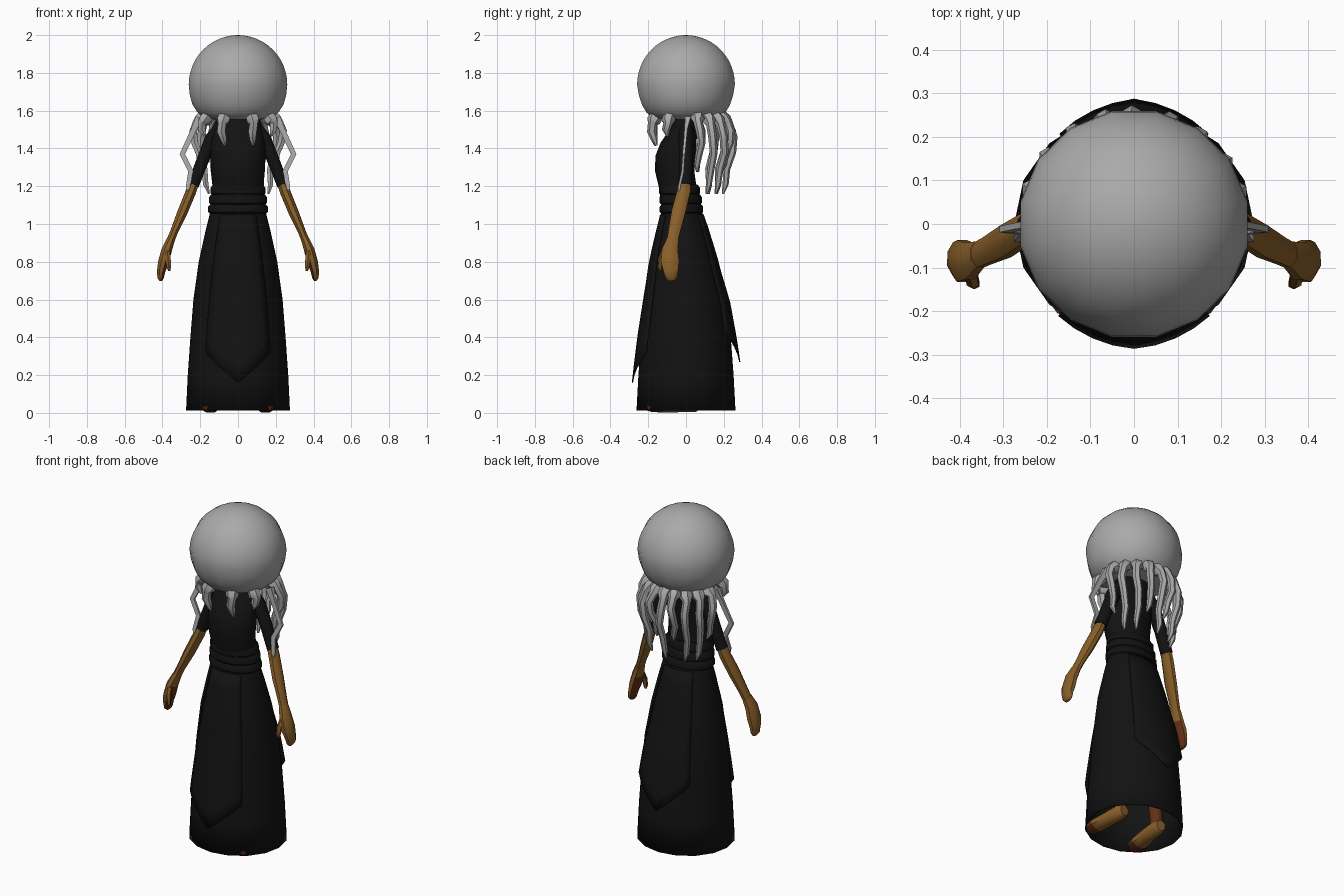
import bpy, bmesh, math
from mathutils import Vector

if "Cube" in bpy.data.objects:
    bpy.data.objects.remove(bpy.data.objects["Cube"])


def material(name, rgb):
    m = bpy.data.materials.new(name)
    m.diffuse_color = (*rgb, 1)
    m.use_nodes = True
    m.node_tree.nodes["Principled BSDF"].inputs["Base Color"].default_value = m.diffuse_color
    return m


GREY = material("pale grey", (0.40, 0.40, 0.40))
BLACK = material("black cloth", (0.006, 0.006, 0.006))
SKIN = material("brown skin", (0.25, 0.115, 0.022))
PALM = material("dark red brown", (0.12, 0.028, 0.008))


def finish(name, bm, mats, angle=40, rule=None):
    bmesh.ops.recalc_face_normals(bm, faces=bm.faces[:])
    bm.normal_update()
    if rule:
        for f in bm.faces:
            f.material_index = 1 if rule(f) else 0
    me = bpy.data.meshes.new(name)
    bm.to_mesh(me)
    bm.free()
    for m in mats:
        me.materials.append(m)
    ob = bpy.data.objects.new(name, me)
    bpy.context.collection.objects.link(ob)
    bpy.ops.object.select_all(action='DESELECT')
    ob.select_set(True)
    bpy.context.view_layer.objects.active = ob
    bpy.ops.object.shade_smooth_by_angle(angle=math.radians(angle))
    return ob


def bridge(bm, rings, closed=True):
    for a, b in zip(rings, rings[1:]):
        n = len(a)
        for i in range(n if closed else n - 1):
            j = (i + 1) % n
            bm.faces.new((a[i], a[j], b[j], b[i]))


def loft(name, rows, mats, n=16, caps=(True, True), turn=0.0, angle=40):
    """Stack of horizontal ellipses: (z, centre y, radius x, radius y)."""
    bm = bmesh.new()
    rings = []
    for z, cy, rx, ry in rows:
        rings.append([bm.verts.new((rx * math.cos(t), cy + ry * math.sin(t), z))
                      for t in (2 * math.pi * (i + turn) / n for i in range(n))])
    bridge(bm, rings)
    for use, ring in zip(caps, (rings[0], rings[-1])):
        if use:
            bm.faces.new(ring)
    return finish(name, bm, mats, angle)


def limb(name, pts, mats, n=8, hint=(0, 1, 0), rule=None):
    """Tube along a path: (x, y, z, radius across hint, radius along hint)."""
    bm = bmesh.new()
    pos = [Vector(p[:3]) for p in pts]
    rings = []
    for i, p in enumerate(pts):
        t = (pos[min(i + 1, len(pos) - 1)] - pos[max(i - 1, 0)]).normalized()
        h = Vector(hint)
        u = (h - t * h.dot(t)).normalized()
        v = t.cross(u)
        rings.append([bm.verts.new(pos[i] + v * p[3] * math.cos(a) + u * p[4] * math.sin(a))
                      for a in (2 * math.pi * (k + 0.5) / n for k in range(n))])
    bridge(bm, rings)
    bm.faces.new(rings[0])
    bm.faces.new(rings[-1])
    return finish(name, bm, mats, 50, rule)


# Round head with a flattened underside
R, CZ = 0.262, 1.738
head = [(CZ + R * math.sin(a), 0, 0.266 * math.cos(a), 0.264 * math.cos(a))
        for a in (math.radians(89 - 89 * i / 12) for i in range(13))]
head += [(1.68, 0, 0.26, 0.254), (1.63, 0, 0.245, 0.237), (1.59, 0, 0.218, 0.213),
         (1.56, 0, 0.185, 0.18), (1.553, 0, 0.12, 0.12)]
loft("head", head, [GREY], 16, turn=0.5, angle=60)

# Dress: skirt, torso with collar, rolled sash
SKIRT = [(0.012, 0, 0.275, 0.262), (0.2, 0, 0.266, 0.252), (0.4, 0, 0.252, 0.237),
         (0.6, 0, 0.236, 0.215), (0.8, -0.012, 0.208, 0.18), (0.95, -0.017, 0.175, 0.14),
         (1.06, -0.022, 0.148, 0.108)]
skirt = loft("skirt", SKIRT, [BLACK], 16, caps=(False, True))
mod = skirt.modifiers.new("thickness", 'SOLIDIFY')
mod.thickness = 0.006
loft("torso", [(1.04, -0.022, 0.14, 0.1), (1.2, -0.045, 0.135, 0.1), (1.28, -0.06, 0.142, 0.104),
               (1.36, -0.055, 0.146, 0.107), (1.43, -0.04, 0.142, 0.095),
               (1.48, -0.02, 0.135, 0.08), (1.52, -0.005, 0.128, 0.07),
               (1.57, 0, 0.11, 0.07)], [BLACK])
for name, z, cy, rx, ry, h in (("sash_lower", 1.08, -0.024, 0.158, 0.115, 0.028),
                               ("sash_middle", 1.13, -0.028, 0.153, 0.112, 0.03),
                               ("sash_upper", 1.18, -0.034, 0.145, 0.108, 0.03)):
    loft(name, [(z - h, cy, rx - 0.012, ry - 0.012), (z - h * 0.6, cy, rx, ry),
                (z + h * 0.4, cy, rx, ry), (z + h, cy, rx - 0.014, ry - 0.014)], [BLACK])


def skirt_at(z):
    for a, b in zip(SKIRT, SKIRT[1:]):
        if z <= b[0]:
            k = (z - a[0]) / (b[0] - a[0])
            return [p + (q - p) * k for p, q in zip(a, b)]
    return SKIRT[-1]


# Pointed cloth panels hanging over the skirt, front and back
def panel(name, facing, tip, rise, flare):
    bm = bmesh.new()
    rows = []
    for i in range(11):
        row = []
        for j in range(-4, 5):
            low = tip + rise * abs(j) / 4
            z = 1.05 + (low - 1.05) * i / 10
            _, cy, rx, ry = skirt_at(z)
            a = math.radians(9.5 * j)
            out = 0.005 + flare * max(0, (0.75 - z) / 0.6)
            row.append(bm.verts.new(((rx + out) * math.sin(a),
                                     cy + facing * (ry + out) * math.cos(a), z)))
        rows.append(row)
    bridge(bm, rows, closed=False)
    ob = finish(name, bm, [BLACK])
    m = ob.modifiers.new("thickness", 'SOLIDIFY')
    m.thickness = 0.006


panel("front_panel", -1, 0.16, 0.16, 0.028)
panel("back_panel", 1, 0.27, 0.16, 0.045)

for s, side in ((1, "left"), (-1, "right")):
    # Arm: sleeve, forearm, hand with a dark palm, thumb
    limb(side + "_sleeve", [(s * 0.1, 0, 1.515, 0.03, 0.035), (s * 0.14, 0, 1.45, 0.04, 0.042),
                            (s * 0.19, 0, 1.33, 0.035, 0.038),
                            (s * 0.238, -0.005, 1.205, 0.034, 0.038)], [BLACK])
    limb(side + "_forearm", [(s * 0.225, -0.003, 1.24, 0.028, 0.033),
                             (s * 0.25, -0.012, 1.17, 0.03, 0.038),
                             (s * 0.295, -0.04, 1.06, 0.029, 0.04),
                             (s * 0.338, -0.062, 0.96, 0.022, 0.034),
                             (s * 0.358, -0.072, 0.91, 0.023, 0.032)], [SKIN])

    def inner(f, s=s):
        return f.normal.x * s < -0.6 and f.calc_center_median().z < 0.88
    limb(side + "_hand", [(s * 0.355, -0.07, 0.92, 0.023, 0.033),
                          (s * 0.378, -0.085, 0.86, 0.03, 0.046),
                          (s * 0.395, -0.085, 0.8, 0.03, 0.052),
                          (s * 0.407, -0.08, 0.75, 0.024, 0.042),
                          (s * 0.41, -0.076, 0.715, 0.018, 0.035),
                          (s * 0.408, -0.074, 0.7, 0.008, 0.02)], [SKIN, PALM], rule=inner)
    limb(side + "_thumb", [(s * 0.375, -0.11, 0.86, 0.016, 0.018),
                           (s * 0.37, -0.134, 0.81, 0.016, 0.015),
                           (s * 0.366, -0.138, 0.77, 0.013, 0.012),
                           (s * 0.364, -0.134, 0.752, 0.006, 0.006)],
         [SKIN, PALM], 6, rule=inner)

    # Foot with dark toe, and lower leg inside the skirt
    limb(side + "_foot", [(s * 0.13, 0.075, 0.045, 0.03, 0.03), (s * 0.132, 0.05, 0.048, 0.04, 0.046),
                          (s * 0.14, -0.05, 0.042, 0.045, 0.042),
                          (s * 0.15, -0.13, 0.034, 0.052, 0.034),
                          (s * 0.152, -0.18, 0.028, 0.046, 0.026),
                          (s * 0.152, -0.205, 0.024, 0.025, 0.014)],
         [SKIN, PALM], hint=(0, 0, 1), rule=lambda f: f.calc_center_median().y < -0.14)
    limb(side + "_leg", [(s * 0.13, 0.04, 0.05, 0.036, 0.036), (s * 0.125, 0.03, 0.2, 0.04, 0.042),
                         (s * 0.1, 0, 0.5, 0.055, 0.06)], [PALM])

    # Flat wavy strand beside the shoulder
    limb(side + "_strand", [(s * 0.205, 0.01, 1.56, 0.03, 0.02), (s * 0.235, 0.0, 1.5, 0.02, 0.012),
                            (s * 0.262, -0.005, 1.44, 0.02, 0.01),
                            (s * 0.295, -0.012, 1.37, 0.02, 0.01),
                            (s * 0.25, -0.018, 1.28, 0.019, 0.01),
                            (s * 0.265, -0.035, 1.2, 0.015, 0.009),
                            (s * 0.258, -0.04, 1.15, 0.007, 0.005)], [GREY], 4)


# Tentacles: angle from the front, then (distance from axis, height, thickness)
def tentacle(name, deg, steps):
    a = math.radians(deg)
    pts = []
    for i, (r, z, w) in enumerate(steps):
        b = a + 0.035 * math.sin(i * 1.6 + deg) * (i > 1)
        pts.append((r * math.sin(b), -r * math.cos(b), z, w, w))
    limb(name, pts, [GREY], 6)


SHORT = [(0.17, 1.575, 0.036), (0.19, 1.545, 0.037), (0.195, 1.535, 0.025), (0.197, 1.49, 0.025),
         (0.185, 1.45, 0.019), (0.176, 1.415, 0.006)]
STUB = [(0.18, 1.575, 0.034), (0.205, 1.545, 0.035), (0.212, 1.532, 0.024), (0.215, 1.5, 0.022),
        (0.2, 1.465, 0.007)]
LONG = [(0.18, 1.575, 0.035), (0.21, 1.548, 0.036), (0.226, 1.53, 0.024), (0.25, 1.46, 0.023),
        (0.245, 1.38, 0.021), (0.215, 1.29, 0.019), (0.21, 1.21, 0.016), (0.195, 1.16, 0.006)]
MID = [(r, 1.575 - (1.575 - z) * 0.72, w) for r, z, w in LONG]
for deg, steps in ((25, SHORT), (62, STUB), (108, MID), (126, LONG), (145, LONG), (163, MID)):
    tentacle("left_tentacle", deg, steps)
    tentacle("right_tentacle", -deg, steps)
tentacle("back_tentacle", 180, LONG)
